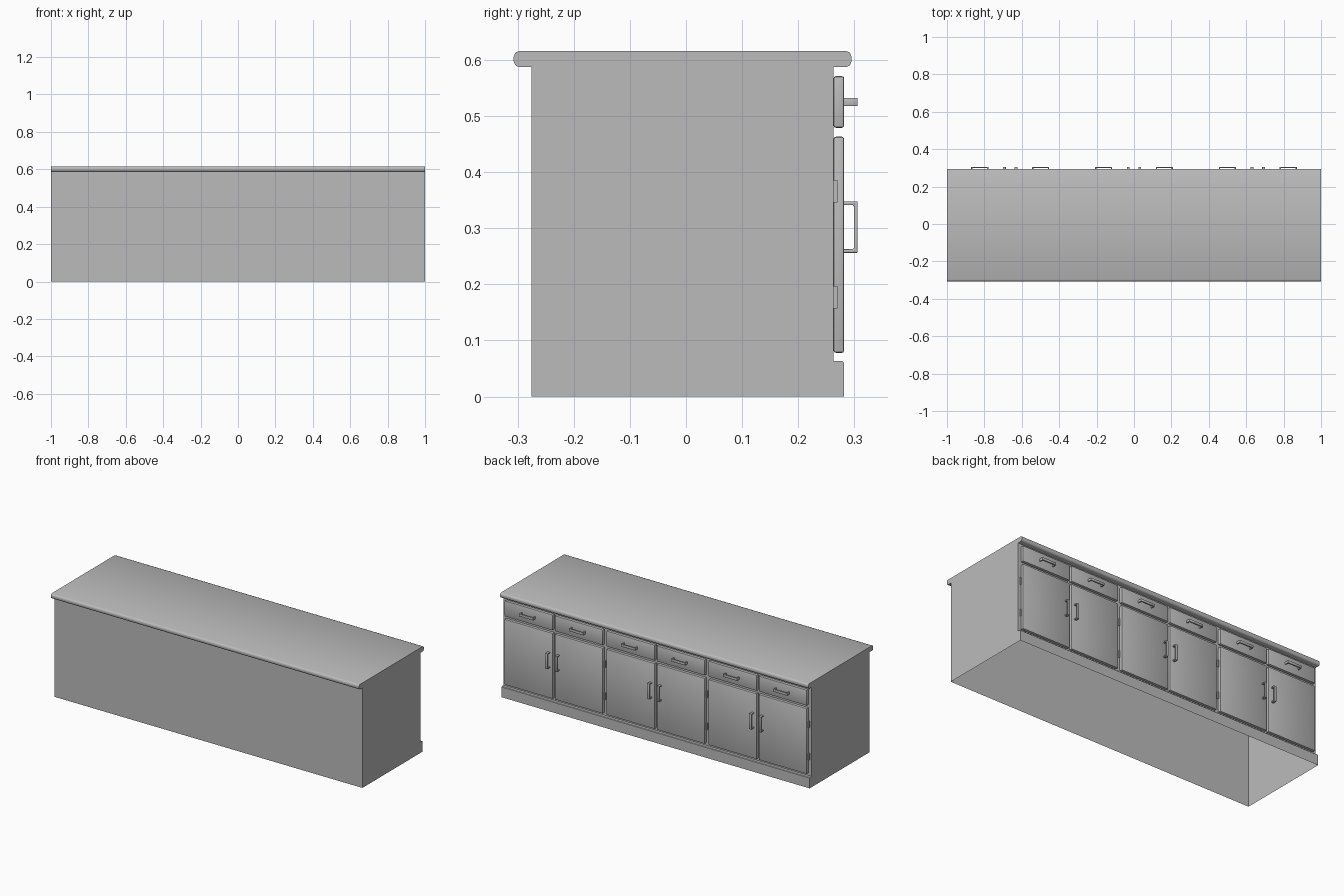
import bpy
import bmesh
from math import radians
from mathutils import Vector

cube = bpy.data.objects.get("Cube")
if cube:
    bpy.data.objects.remove(cube, do_unlink=True)

grey = bpy.data.materials.new("plain_grey")
grey.use_nodes = True
colour = (0.5, 0.5, 0.5, 1)
grey.diffuse_color = colour
grey.node_tree.nodes["Principled BSDF"].inputs["Base Color"].default_value = colour


def prism(name, outline, sweep, bevel=0, segments=2, open_base=False):
    """Sweep a flat outline along a vector, then soften its edges."""
    bm = bmesh.new()
    face = bm.faces.new([bm.verts.new(p) for p in outline])
    grown = bmesh.ops.extrude_face_region(bm, geom=[face], use_keep_orig=True)
    moved = [v for v in grown["geom"] if isinstance(v, bmesh.types.BMVert)]
    bmesh.ops.translate(bm, verts=moved, vec=Vector(sweep))
    bmesh.ops.recalc_face_normals(bm, faces=bm.faces[:])
    if open_base:
        base = [f for f in bm.faces if all(v.co.z < 0.001 for v in f.verts)]
        bmesh.ops.delete(bm, geom=base, context="FACES")
    mesh = bpy.data.meshes.new(name)
    bm.to_mesh(mesh)
    bm.free()
    mesh.materials.append(grey)
    obj = bpy.data.objects.new(name, mesh)
    bpy.context.collection.objects.link(obj)
    if bevel:
        mod = obj.modifiers.new("soft_edges", "BEVEL")
        mod.width = bevel
        mod.segments = segments
        bpy.ops.object.select_all(action="DESELECT")
        bpy.context.view_layer.objects.active = obj
        obj.select_set(True)
        bpy.ops.object.modifier_apply(modifier=mod.name)
        bpy.ops.object.shade_smooth_by_angle(angle=radians(35))
    return obj


def box(name, x0, x1, y0, y1, z0, z1, bevel=0):
    outline = [(x0, y0, z0), (x1, y0, z0), (x1, y0, z1), (x0, y0, z1)]
    return prism(name, outline, (0, y1 - y0, 0), bevel)


BACK, BODY, FACE, GRIP = -0.275, 0.263, 0.282, 0.306

# Hollow carcass with its stepped plinth, open underneath
side = [(BACK, 0), (BACK, 0.59), (BODY, 0.59), (BODY, 0.063),
        (FACE - 0.003, 0.063), (FACE, 0.06), (FACE, 0)]
prism("carcass", [(-1, y, z) for y, z in side], (2, 0, 0), open_base=True)

# Countertop with rounded long edges and flat ends
lo, hi, y0, y1 = 0.587, 0.616, -0.307, 0.295
edge = [(0.01, 0), (0.003, 0.003), (0, 0.01)]
quarter = edge[::-1]
top = ([(y0 + a, lo + b) for a, b in edge] + [(y0 + a, hi - b) for a, b in quarter]
       + [(y1 - a, hi - b) for a, b in edge] + [(y1 - a, lo + b) for a, b in quarter])
counter = prism("countertop", [(-1, y, z) for y, z in top], (2, 0, 0))
bpy.ops.object.select_all(action="DESELECT")
bpy.context.view_layer.objects.active = counter
counter.select_set(True)
bpy.ops.object.shade_smooth_by_angle(angle=radians(50))


def handle(name, x, z, upright):
    """Bracket handle: two posts joined by a grip bar."""
    half, bar, width = 0.046, 0.007, 0.015
    u = [(-half, FACE - 0.002), (-half, GRIP), (half, GRIP), (half, FACE - 0.002),
         (half - bar, FACE - 0.002), (half - bar, GRIP - bar),
         (bar - half, GRIP - bar), (bar - half, FACE - 0.002)]
    if upright:
        outline = [(x - width / 2, y, z + a) for a, y in u]
        sweep = (width, 0, 0)
    else:
        outline = [(x + a, y, z - width / 2) for a, y in u]
        sweep = (0, 0, width)
    prism(name, outline, sweep, 0.002)


# Three units, each a mirrored pair of doors and drawers
for unit, centre in enumerate((-0.662, 0, 0.662), 1):
    for tag, s in (("left", 1), ("right", -1)):
        label = f"{tag}_{unit}"
        inner, outer = centre + s * 0.006, centre + s * 0.319
        x0, x1 = sorted((inner, outer))
        box(f"door_{label}", x0, x1, BODY, FACE, 0.078, 0.463, 0.004)
        box(f"drawer_{label}", x0, x1, BODY, FACE, 0.479, 0.571, 0.004)
        handle(f"door_handle_{label}", centre + s * 0.031, 0.302, True)
        handle(f"drawer_handle_{label}", centre + s * 0.1625, 0.525, False)
        h0, h1 = sorted((outer, outer + s * 0.007))
        for level, z in (("lower", 0.177), ("upper", 0.366)):
            box(f"{level}_hinge_{label}", h0, h1, BODY, 0.27, z - 0.02, z + 0.02)
